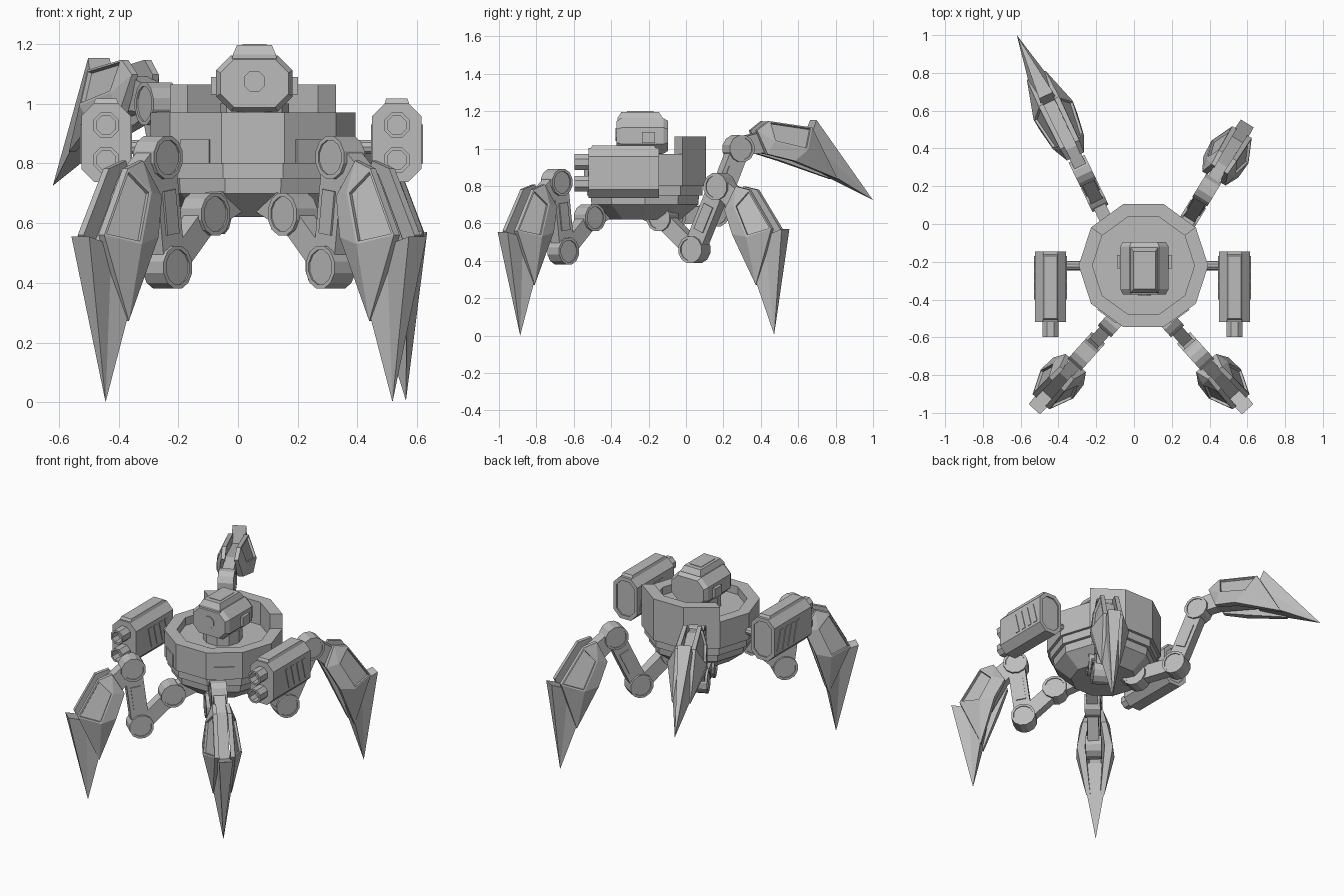
import bpy, bmesh, math
from mathutils import Matrix, Vector

cube = bpy.data.objects.get("Cube")
if cube:
    bpy.data.objects.remove(cube, do_unlink=True)

GREY = (0.5, 0.5, 0.5, 1)
metal = bpy.data.materials.new("grey_metal")
metal.use_nodes = True
metal.diffuse_color = GREY
metal.node_tree.nodes["Principled BSDF"].inputs["Base Color"].default_value = GREY

CX, CY = 0.05, -0.22          # hull centre


def loft(name, rings, matrix=Matrix(), groove=None):
    """Skin a list of equal-length point rings, cap both ends, optionally sink a slot in the face nearest groove."""
    bm = bmesh.new()
    loops = [[bm.verts.new(matrix @ Vector(p)) for p in ring] for ring in rings]
    n = len(loops[0])
    for a, b in zip(loops, loops[1:]):
        for i in range(n):
            j = (i + 1) % n
            bm.faces.new((a[i], a[j], b[j], b[i]))
    bm.faces.new(loops[0])
    bm.faces.new(loops[-1])
    bmesh.ops.remove_doubles(bm, verts=bm.verts, dist=0.0001)
    bmesh.ops.recalc_face_normals(bm, faces=bm.faces)
    if groove:
        target = matrix @ Vector(groove)
        face = min(bm.faces, key=lambda f: (f.calc_center_median() - target).length)
        bmesh.ops.inset_individual(bm, faces=[face], thickness=0.012)
        bmesh.ops.inset_individual(bm, faces=[face], thickness=0.002, depth=-0.014)
    mesh = bpy.data.meshes.new(name)
    bm.to_mesh(mesh)
    bm.free()
    mesh.materials.append(metal)
    bpy.context.collection.objects.link(bpy.data.objects.new(name, mesh))


def circle(r, n, start=0.0):
    return [(r * math.cos(start + math.tau * i / n), r * math.sin(start + math.tau * i / n)) for i in range(n)]


def octagon(hx, hz, c):
    """Rectangle with cut corners."""
    return [(hx, c - hz), (hx, hz - c), (hx - c, hz), (c - hx, hz),
            (-hx, hz - c), (-hx, c - hz), (c - hx, -hz), (hx - c, -hz)]


def rect(hx, hy):
    return [(hx, hy), (-hx, hy), (-hx, -hy), (hx, -hy)]


def along_z(name, sections, x, y):
    loft(name, [[(x + a, y + b, z) for a, b in sec] for sec, z in sections])


def along_y(name, sections, x, z):
    loft(name, [[(x + a, y, z + b) for a, b in sec] for sec, y in sections])


# Hull: ten-sided bowl, bands and open dish
profile = [(0.20, 0.62), (0.30, 0.70), (0.305, 0.75), (0.325, 0.75), (0.325, 0.80),
           (0.343, 0.80), (0.343, 0.97), (0.27, 0.97), (0.27, 0.92)]
along_z("hull", [(circle(r, 10), z) for r, z in profile], CX, CY)

# Raised wall behind the head
steps = [math.radians(d) for d in (36, 72, 108, 144)]
wall = [(0.343 * math.cos(t), 0.343 * math.sin(t)) for t in steps]
wall += [(0.27 * math.cos(t), 0.27 * math.sin(t)) for t in reversed(steps)]
along_z("rear_wall", [(wall, 0.89), (wall, 1.065)], CX, CY)

# Hatch plates on the two front corner faces
for side in (-1, 1):
    turn = Matrix.Translation((CX, CY, 0.84)) @ Matrix.Rotation(math.radians(-90 + side * 36), 4, "Z")
    loft("hull_hatch", [[(d, b, c) for b, c in rect(0.06, 0.04)] for d in (0.325, 0.333)], turn)

# Head
HX, HY = CX + 0.005, -0.235
along_z("neck", [(circle(0.115, 10), 0.91), (circle(0.115, 10), 1.0)], HX, HY)
big, small = octagon(0.128, 0.094, 0.05), octagon(0.114, 0.08, 0.045)
along_y("head", [(small, -0.372), (big, -0.345), (big, -0.12), (small, -0.095)], HX, 1.068)
along_z("head_cap", [(rect(0.075, 0.12), 1.15), (rect(0.072, 0.12), 1.165), (rect(0.058, 0.1), 1.197)], HX, HY - 0.01)
along_z("head_cap_panel", [(rect(0.04, 0.07), 1.196), (rect(0.04, 0.07), 1.2)], HX, HY - 0.01)
along_y("eye", [(circle(0.038, 8, 0.39), -0.37), (circle(0.038, 8, 0.39), -0.378)], HX, 1.075)
for side in (-1, 1):
    along_y("head_sensor", [(rect(0.016, 0.03), -0.235), (rect(0.016, 0.03), -0.165)], HX + side * 0.13, 1.06)

# Gun pods, mirrored across the hull
for side in (-1, 1):
    px, pz = 0.045 + side * 0.487, 0.87
    full, inset = octagon(0.083, 0.133, 0.045), octagon(0.062, 0.11, 0.035)
    along_y("gun_pod", [(full, -0.52), (full, -0.145), (inset, -0.145), (inset, -0.153)], px, pz)
    along_z("pod_cap", [(rect(0.045, 0.18), 0.99), (rect(0.035, 0.165), 1.018)], px, -0.335)
    for dz in (-0.058, 0.058):
        tube = [(0.046, -0.5), (0.046, -0.597), (0.034, -0.597), (0.034, -0.54)]
        along_y("barrel", [(circle(r, 8, 0.39), y) for r, y in tube], px, pz + dz)
    arm = circle(0.025, 10)
    loft("pod_arm", [[(x, CY + a, 0.855 + b) for a, b in arm] for x in (CX + side * 0.3, px)])
    for face in (-1, 1):
        for i in range(4):
            y = -0.385 + i * 0.055
            slot = [(y - 0.015, 0.93), (y + 0.015, 0.93), (y + 0.05, 0.8), (y + 0.02, 0.8)]
            loft("pod_vent", [[(px + face * d, a, b) for a, b in slot] for d in (0.08, 0.087)])


def joint(name, p, matrix, r=0.074, w=0.047):
    """Round hinge with a sunken face, turning about the leg's side axis."""
    spec = [(r * 0.8, -w + 0.006), (r * 0.8, -w), (r, -w), (r, w), (r * 0.8, w), (r * 0.8, w - 0.006)]
    loft(name, [[(p[0] + a, d, p[1] + b) for a, b in circle(q, 12, 0.26)] for q, d in spec], matrix)


def beam(name, p, q, half_height, half_width, matrix):
    p, q = Vector(p), Vector(q)
    n = (q - p).normalized().orthogonal() * half_height
    corners = [p + n, q + n, q - n, p - n]
    loft(name, [[(c.x, w, c.y) for c in corners] for w in (-half_width, half_width)], matrix)


# Claw shapes: distance toward the tip (u), distance outward (v), sideways (w)
GUARD = [(0.05, 0.12, 0.05), (0.10, 0.19, 0.055), (0.35, 0.24, 0.06),
         (0.585, 0.03, 0.055), (0.29, 0.03, 0.108), (0.142, 0.017, 0.072)]
NEAR, FAR = (0.15, 0.09, 0.09), (0.34, 0.11, 0.115)
RIDGE = [NEAR, NEAR, FAR, FAR, FAR, NEAR]
SPIKE = [(0.371, 0.289, -0.04), (0.371, 0.289, 0.04), (0.365, 0.18, 0.045),
         (0.385, 0.06, 0.086), (0.385, 0.06, -0.086), (0.365, 0.18, -0.045)]
SHIN = [(0.0, -0.04), (-0.03, 0.05), (0.1, 0.13), (0.4, 0.19), (0.4, 0.07), (0.13, 0.02)]


def leg(name, hip, angle, ankle, knee, tip):
    """Hip, ankle, knee and tip lie in one upright plane: distance from the hip, height."""
    m = Matrix.Translation((hip[0], hip[1], 0)) @ Matrix.Rotation(math.radians(angle), 4, "Z")
    root = (0, hip[2])
    beam(name + "_hip_bar", (-0.14, 0.69), root, 0.05, 0.035, m)
    beam(name + "_lower_link", root, ankle, 0.045, 0.034, m)
    beam(name + "_upper_link", ankle, knee, 0.052, 0.034, m)
    a, k = Vector(ankle), Vector(knee)
    beam(name + "_link_plate", a.lerp(k, 0.3), a.lerp(k, 0.7), 0.03, 0.041, m)
    for label, p in (("hip", root), ("ankle", ankle), ("knee", knee)):
        joint(name + "_" + label + "_joint", p, m)

    u = (Vector(tip) - k).normalized()
    v = Vector((-u.y, u.x))

    def place(a, b, w):
        c = k + u * a + v * b
        return (c.x, w, c.y)

    loft(name + "_shin", [[place(a, b, w) for a, b in SHIN] for w in (-0.034, 0.034)], m)
    loft(name + "_spike", [[place(*p) for p in SPIKE], [(tip[0], 0, tip[1])] * len(SPIKE)], m)
    for side in (-1, 1):
        rings = [[place(a, b, side * w * 0.55) for a, b, w in GUARD]]
        rings += [[place(a, b, side * w) for a, b, w in ring] for ring in (GUARD, RIDGE)]
        loft(name + "_shin_guard", rings, m, groove=place(0.235, 0.157, side * 0.08))


FRONT = ((0.19, 0.452), (0.238, 0.82), (0.5, 0.0))
leg("front_left_leg", (0.183, -0.515, 0.63), -48, *FRONT)
leg("front_right_leg", (-0.109, -0.515, 0.63), 228, *FRONT)
leg("rear_left_leg", (0.2, -0.125, 0.63), 58.7, (0.199, 0.46), (0.357, 0.797), (0.698, 0.005))
leg("rear_right_leg", (-0.095, -0.087, 0.635), 115.8, (0.26, 0.655), (0.408, 1.0), (1.207, 0.725))
